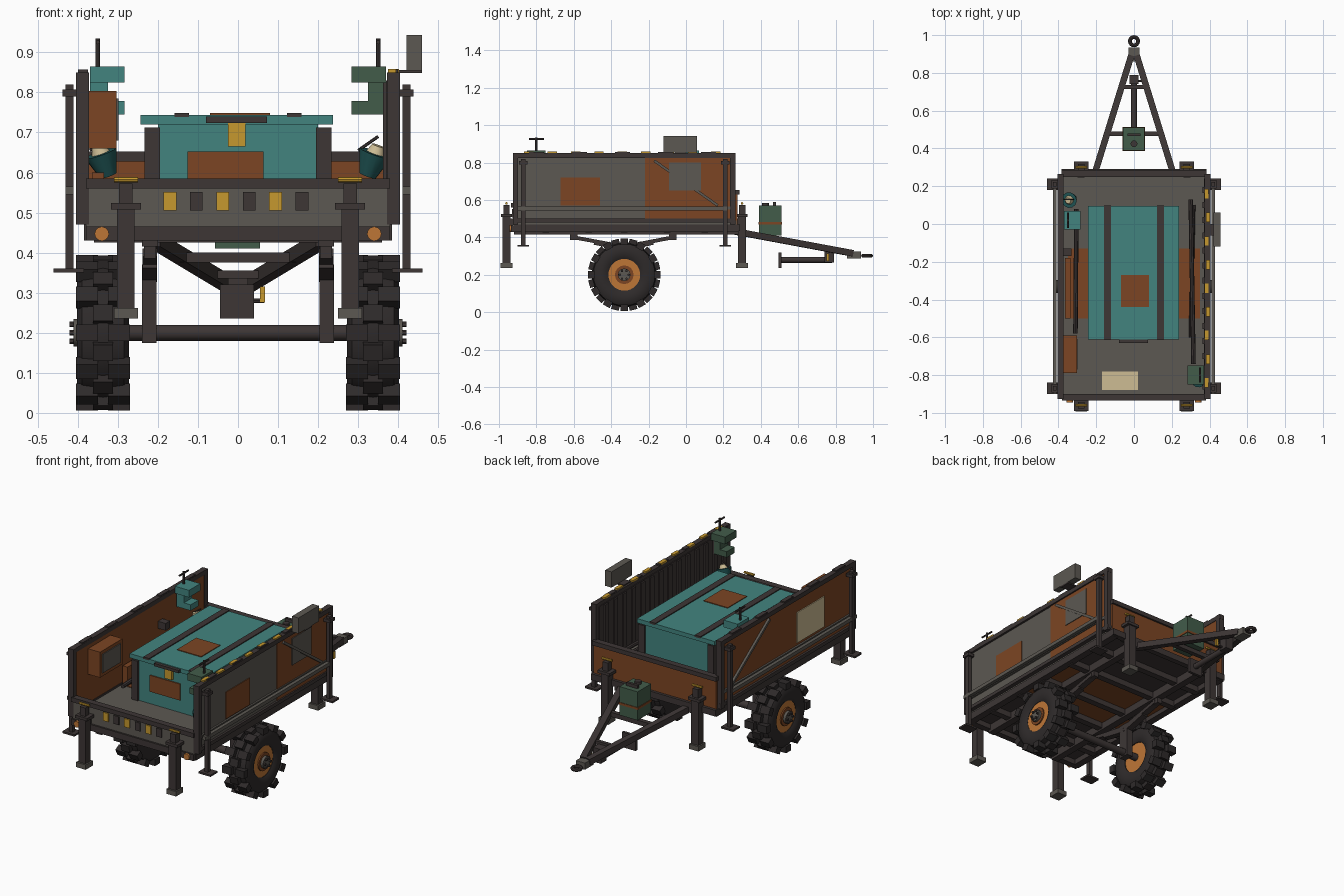
import bpy, bmesh, math
from mathutils import Vector, Matrix

if "Cube" in bpy.data.objects:
    bpy.data.objects.remove(bpy.data.objects["Cube"])


def material(name, rgb):
    m = bpy.data.materials.new(name)
    m.diffuse_color = [((c / 255 + .055) / 1.055) ** 2.4 for c in rgb] + [1]
    m.use_nodes = True
    m.node_tree.nodes["Principled BSDF"].inputs["Base Color"].default_value = m.diffuse_color
    return m


DARK = material("dark steel", (61, 54, 53))
GREY = material("grey metal", (92, 88, 82))
RUST = material("rust", (124, 69, 35))
TEAL = material("teal paint", (66, 132, 127))
GREEN = material("green paint", (66, 92, 74))
YELLOW = material("yellow paint", (198, 152, 46))
CREAM = material("cream", (205, 188, 148))
ORANGE = material("orange rim", (190, 118, 54))
TYRE = material("rubber", (46, 42, 42))
DEEP = material("deep teal", (33, 88, 88))


def finish(name, bm, mat, smooth=False):
    bmesh.ops.recalc_face_normals(bm, faces=bm.faces)
    me = bpy.data.meshes.new(name)
    bm.to_mesh(me)
    bm.free()
    me.materials.append(mat)
    ob = bpy.data.objects.new(name, me)
    bpy.context.collection.objects.link(ob)
    if smooth:
        bpy.ops.object.select_all(action='DESELECT')
        ob.select_set(True)
        bpy.context.view_layer.objects.active = ob
        bpy.ops.object.shade_smooth_by_angle(angle=math.radians(40))
    return ob


def box(name, xs, ys, zs, mat, s=1):
    """Box from min/max ranges; s = -1 puts it on the other side."""
    bm = bmesh.new()
    size = [abs(r[1] - r[0]) for r in (xs, ys, zs)]
    mid = [(r[0] + r[1]) / 2 for r in (xs, ys, zs)]
    mid[0] *= s
    bmesh.ops.create_cube(bm, size=1, matrix=Matrix.Translation(mid) @ Matrix.Diagonal((*size, 1)))
    return finish(name, bm, mat)


def rod(name, p, q, r, mat, n=12, r2=None):
    p, q = Vector(p), Vector(q)
    bm = bmesh.new()
    mx = Matrix.Translation((p + q) / 2) @ (q - p).to_track_quat('Z', 'Y').to_matrix().to_4x4()
    bmesh.ops.create_cone(bm, cap_ends=True, segments=n, radius1=r, radius2=r if r2 is None else r2,
                          depth=(q - p).length, matrix=mx)
    return finish(name, bm, mat, True)


def beam(name, p, q, w, h, mat):
    p, q = Vector(p), Vector(q)
    bm = bmesh.new()
    mx = Matrix.Translation((p + q) / 2) @ (q - p).to_track_quat('Z', 'Y').to_matrix().to_4x4()
    bmesh.ops.create_cube(bm, size=1, matrix=mx @ Matrix.Diagonal((w, h, (q - p).length, 1)))
    return finish(name, bm, mat)


# Floor with rust patch and cream plate
box("floor", (-.38, .38), (-.91, .27), (.465, .49), GREY)
box("floor_underside", (-.37, .37), (-.9, .26), (.46, .466), DARK)
box("floor_patch", (-.35, .35), (-.5, -.13), (.455, .494), RUST)
box("floor_plate", (-.17, .02), (-.88, -.78), (.488, .495), CREAM)

# Chassis
for s in (1, -1):
    box("side_sill", (.345, .385), (-.92, .28), (.43, .47), DARK, s)
    box("chassis_rail", (.2, .24), (-.92, .29), (.415, .46), DARK, s)
for y in (-.75, -.52, -.33, -.1, .1):
    box("cross_member", (-.36, .36), (y - .018, y + .018), (.425, .458), DARK)

# Front panel with marker plates and lamps
box("front_panel", (-.38, .38), (-.925, -.905), (.46, .565), GREY)
box("front_top_rail", (-.38, .38), (-.935, -.9), (.56, .585), DARK)
box("front_bottom_rail", (-.38, .38), (-.935, -.9), (.43, .465), DARK)
for i in range(6):
    x = -.17 + i * .066
    box("marker_plate", (x - .016, x + .016), (-.931, -.924), (.505, .552), DARK if i % 2 else YELLOW)
for s in (1, -1):
    rod("marker_lamp", (.34 * s, -.93, .447), (.34 * s, -.945, .447), .018, ORANGE)

# Headboard
box("headboard", (-.38, .38), (.255, .275), (.465, .635), RUST)
box("headboard_rail", (-.385, .385), (.25, .285), (.628, .652), DARK)
box("headboard_sill", (-.385, .385), (.26, .29), (.435, .47), DARK)

for s in (1, -1):
    # Side walls with frame
    box("side_wall", (.377, .392), (-.92, .26), (.49, .84), GREY if s > 0 else RUST, s)
    for z0, z1 in ((.48, .5), (.825, .85)):
        box("wall_rail", (.374, .404), (-.925, .265), (z0, z1), DARK, s)
    box("wall_mid_rail", (.39, .402), (-.92, .26), (.548, .565), GREY, s)
    for y in (-.912, .25):
        box("wall_post", (.372, .405), (y - .014, y + .014), (.47, .85), DARK, s)
    beam("wall_brace", (.398 * s, -.17, .81), (.398 * s, .17, .57), .014, .014, GREY)
    for i in range(5):
        y = -.8 + i * .23
        box("rail_clip", (.375, .4), (y - .04, y + .04), (.848, .857), DARK, s)
    # Folding side legs
    box("leg_rail", (.41, .43), (-.9, .22), (.545, .565), GREY, s)
    for y in (-.87, .21):
        box("side_leg", (.41, .43), (y - .012, y + .012), (.355, .82), DARK, s)
        box("side_leg_cap", (.4, .438), (y - .022, y + .022), (.79, .807), DARK, s)
        box("side_leg_foot", (.385, .46), (y - .03, y + .03), (.35, .36), DARK, s)
    # Corner jacks
    for y, k in ((-.96, -1), (.3, 1)):
        box("jack_tube", (.258, .302), (y - .022, y + .022), (.26, .52), DARK, s)
        box("jack_collar", (.242, .317), (y - .03, y + .03), (.508, .524), DARK, s)
        box("jack_head", (.263, .297), (y - .017, y + .017), (.52, .572), DARK, s)
        box("jack_mount", (.262, .298), (y - k * .055, y), (.44, .5), DARK, s)
        box("jack_foot", (.25, .31), (y - .032, y + .032), (.235, .262), GREY, s)
        rod("jack_handle", (.25 * s, y, .582), (.31 * s, y, .582), .007, YELLOW, 8)

# Right wall patches, ribbed lining and rail marks
box("rust_panel", (.39, .396), (-.22, .24), (.5, .828), RUST)
box("rust_patch", (.39, .396), (-.67, -.46), (.57, .72), RUST)
box("grey_patch", (.394, .4), (-.09, .08), (.65, .8), GREY)
box("wall_lining", (.37, .378), (-.9, .24), (.495, .83), DARK)
for i in range(14):
    y = -.86 + i * .08
    box("lining_rib", (.362, .372), (y - .016, y + .016), (.495, .825), DARK)
for i in range(9):
    y = -.84 + i * .125
    x = .384 + .008 * (i % 2)
    box("rail_mark", (x - .01, x + .01), (y - .025, y + .025), (.85, .859), YELLOW)
# Left wall patch
box("cream_patch", (.39, .397), (-.66, -.42), (.58, .75), CREAM, -1)

# Storage chest
box("chest_body", (-.2, .2), (-.6, .08), (.49, .72), TEAL)
box("chest_lid", (-.243, .237), (-.612, .095), (.72, .744), TEAL)
for s in (1, -1):
    for y in (-.59, .07):
        box("chest_corner", (.195, .234), (y - .02, y + .02), (.49, .712), DARK, s)
    box("lid_strap", (.122, .158), (-.614, .097), (.738, .749), DARK, s)
box("lid_patch", (-.07, .08), (-.44, -.27), (.742, .748), RUST)
box("chest_patch", (-.126, .064), (-.606, -.599), (.56, .652), RUST)
box("chest_latch", (-.025, .019), (-.615, -.6), (.665, .725), YELLOW)
box("chest_handle", (-.08, .073), (-.63, -.611), (.724, .74), DARK)

# Wheels
profile = [(.285, .085), (.272, .105), (.272, .145), (.284, .165), (.337, .174),
           (.39, .165), (.402, .145), (.402, .105), (.39, .085)]
WY, WZ = -.33, .2
for s in (1, -1):
    bm = bmesh.new()
    vs = [bm.verts.new((x * s, WY, WZ + r)) for x, r in profile]
    es = [bm.edges.new((vs[i], vs[(i + 1) % len(vs)])) for i in range(len(vs))]
    bmesh.ops.spin(bm, geom=vs + es, cent=(0, WY, WZ), axis=(1, 0, 0), angle=math.tau,
                   steps=32, use_merge=True)
    bmesh.ops.remove_doubles(bm, verts=bm.verts, dist=1e-4)
    finish("tyre", bm, TYRE, True)
    bm = bmesh.new()
    for i in range(12):
        for x, da, w in ((.377, 0, .056), (.297, 0, .056), (.337, 15, .05)):
            m = (Matrix.Translation((0, WY, WZ)) @ Matrix.Rotation(math.radians(i * 30 + da), 4, 'X')
                 @ Matrix.Translation((x * s, 0, .176)) @ Matrix.Diagonal((w, .042, .036, 1)))
            bmesh.ops.create_cube(bm, size=1, matrix=m)
    finish("tyre_lugs", bm, TYRE)
    rod("wheel_rim", (.29 * s, WY, WZ), (.388 * s, WY, WZ), .088, ORANGE, 24)
    rod("rim_plate", (.38 * s, WY, WZ), (.395 * s, WY, WZ), .05, RUST, 16)
    rod("wheel_hub", (.37 * s, WY, WZ), (.41 * s, WY, WZ), .034, GREY, 12)
    for i in range(6):
        a = i * math.tau / 6
        y, z = WY + .024 * math.cos(a), WZ + .024 * math.sin(a)
        rod("wheel_nut", (.4 * s, y, z), (.42 * s, y, z), .007, DARK, 6)
    # Leaf springs
    for a, b in ((-.6, -.33), (-.07, -.33)):
        beam("leaf_spring", (.22 * s, a, .4), (.22 * s, b, .35), .036, .02, DARK)
        beam("leaf_spring_lower", (.22 * s, a * .6 + b * .4, .37), (.22 * s, b, .335), .036, .018, DARK)
        box("spring_hanger", (.205, .235), (a - .02, a + .02), (.385, .43), DARK, s)
    box("axle_clamp", (.203, .24), (WY - .03, WY + .03), (.175, .37), DARK, s)
rod("axle", (-.3, WY, WZ), (.3, WY, WZ), .02, DARK)

# Drawbar and coupler
for s in (1, -1):
    beam("drawbar", (.21 * s, .26, .432), (.015 * s, .89, .315), .034, .034, DARK)
box("drawbar_tie", (-.145, .145), (.465, .49), (.375, .4), DARK)
box("drawbar_tie_small", (-.075, .075), (.715, .735), (.335, .355), DARK)
box("coupler", (-.028, .028), (.86, .935), (.288, .325), GREY)
bpy.ops.mesh.primitive_torus_add(location=(0, .968, .302), major_radius=.022, minor_radius=.01,
                                 major_segments=16, minor_segments=8)
ring = bpy.context.object
ring.name = "tow_ring"
ring.data.materials.append(DARK)

# Folded drawbar jack
rod("drawbar_jack", (0, .5, .28), (0, .78, .28), .016, DARK)
box("drawbar_jack_foot", (-.045, .04), (.495, .51), (.235, .32), DARK)
box("drawbar_jack_mount", (-.025, .025), (.74, .79), (.265, .345), DARK)
box("drawbar_jack_grip", (.055, .068), (.75, .765), (.275, .315), YELLOW)
rod("drawbar_jack_crank", (0, .757, .28), (.065, .757, .28), .006, DARK, 8)

# Fuel can
box("fuel_can", (-.057, .055), (.39, .51), (.41, .57), GREEN)
box("can_strap", (-.06, .058), (.387, .513), (.47, .483), RUST)
box("can_handle", (-.035, .035), (.465, .48), (.57, .588), DARK)
rod("can_cap", (0, .425, .565), (0, .425, .585), .018, DARK)

# Clamps on the wall tops, with screw and turning bar
for s, y, mat in ((-1, .02, TEAL), (1, -.8, GREEN)):
    box("clamp_back", (.325, .37), (y - .035, y + .035), (.745, .865), mat, s)
    box("clamp_top", (.283, .37), (y - .05, y + .05), (.825, .865), mat, s)
    box("clamp_bottom", (.283, .34), (y - .035, y + .035), (.745, .778), mat, s)
    rod("clamp_screw", (.35 * s, y, .86), (.35 * s, y, .935), .006, DARK, 8)
    rod("clamp_bar", (.35 * s, y - .04, .925), (.35 * s, y + .04, .925), .005, DARK, 8)

# Hanging buckets
for s, y in ((-1, .13), (1, -.82)):
    c = Vector((.335 * s, y, .625))
    d = Vector((.35 * s, -.15, 1)).normalized()
    rod("bucket", c - d * .035, c + d * .025, .022, DEEP, 12, .042)
    rod("bucket_filling", c + d * .02, c + d * .045, .026, CREAM, 10, .016)
    rod("bucket_handle", c + Vector((-.035, 0, .03)), c + Vector((.015, 0, .065)), .004, DARK, 6)

# Boxes on walls and stowed poles
box("wall_cabinet", (-.378, -.303), (-.79, -.59), (.66, .803), RUST)
box("cabinet_door", (-.304, -.298), (-.77, -.61), (.68, .785), GREY)
box("wall_hook_box", (-.378, -.33), (-.17, -.13), (.68, .72), DARK)
box("control_box", (.42, .459), (-.12, .06), (.855, .943), GREY)
box("control_box_bracket", (.385, .459), (-.06, 0), (.848, .856), DARK)
rod("stowed_pole_right", (.315, -.74, .53), (.3, .13, .56), .012, DARK, 8)
rod("stowed_bar_right", (.3, -.6, .51), (.315, .1, .51), .01, DARK, 8)
rod("stowed_pole_left", (-.31, -.58, .53), (-.305, .08, .56), .012, DARK, 8)
box("stowed_plank", (-.365, -.335), (-.5, -.18), (.49, .6), RUST)
